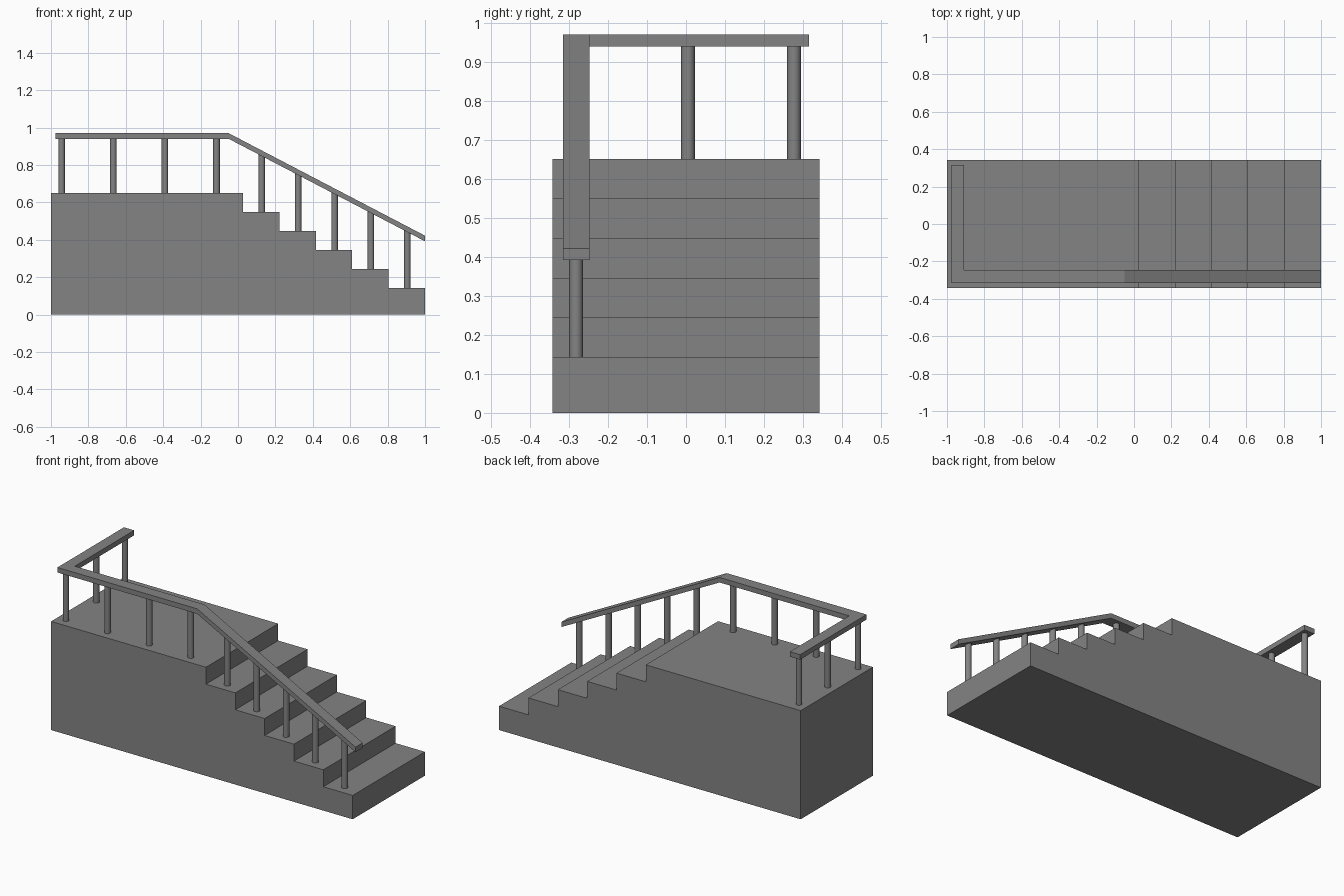
import bpy
import bmesh

# Remove the default cube
cube = bpy.data.objects.get("Cube")
if cube:
    bpy.data.objects.remove(cube, do_unlink=True)

# One plain grey for everything
grey = bpy.data.materials.new("plain grey")
grey.use_nodes = True
colour = (0.23, 0.23, 0.23, 1)
grey.diffuse_color = colour
grey.node_tree.nodes["Principled BSDF"].inputs["Base Color"].default_value = colour


def extrude_outline(name, points, offset):
    """Make a solid by sweeping a flat outline along an offset."""
    bm = bmesh.new()
    face = bm.faces.new([bm.verts.new(p) for p in points])
    result = bmesh.ops.extrude_face_region(bm, geom=[face], use_keep_orig=True)
    verts = [g for g in result["geom"] if isinstance(g, bmesh.types.BMVert)]
    bmesh.ops.translate(bm, verts=verts, vec=offset)
    bmesh.ops.recalc_face_normals(bm, faces=bm.faces)
    mesh = bpy.data.meshes.new(name)
    bm.to_mesh(mesh)
    bm.free()
    mesh.materials.append(grey)
    obj = bpy.data.objects.new(name, mesh)
    bpy.context.collection.objects.link(obj)
    return obj


# Landing and steps as one side profile
DEPTH = 0.684
BASE_Z, TOP_Z = 0.143, 0.651
STEPS = 5
LANDING_END = 0.027
RUN = (1 - LANDING_END) / STEPS
RISE = (TOP_Z - BASE_Z) / STEPS
profile = [(-1, 0), (-1, TOP_Z)]
for i in range(STEPS):
    x, z = LANDING_END + i * RUN, TOP_Z - i * RISE
    profile += [(x, z), (x, z - RISE)]
profile += [(1, BASE_Z), (1, 0)]
extrude_outline("stair_block", [(x, -DEPTH / 2, z) for x, z in profile], (0, DEPTH, 0))

# Handrail: L-shaped level part and sloped part
RAIL_TOP, RAIL_LOW, THICK = 0.97, 0.422, 0.03
LEFT, BEND, FRONT, BACK, WIDTH = -0.977, -0.05, -0.315, 0.315, 0.068
inner_x, inner_y = LEFT + WIDTH, FRONT + WIDTH
level = [(LEFT, FRONT), (BEND, FRONT), (BEND, inner_y),
         (inner_x, inner_y), (inner_x, BACK), (LEFT, BACK)]
extrude_outline("level_handrail", [(x, y, RAIL_TOP - THICK) for x, y in level],
                (0, 0, THICK))
slope = [(BEND, RAIL_TOP), (1, RAIL_LOW), (1, RAIL_LOW - THICK), (BEND, RAIL_TOP - THICK)]
extrude_outline("sloped_handrail", [(x, FRONT, z) for x, z in slope], (0, WIDTH, 0))


# Round posts
def post(name, x, y, bottom, top):
    bpy.ops.mesh.primitive_cylinder_add(vertices=24, radius=0.0175, depth=top - bottom,
                                        location=(x, y, (top + bottom) / 2))
    obj = bpy.context.object
    obj.name = name
    obj.data.materials.append(grey)
    bpy.ops.object.shade_smooth_by_angle()


POST_X, POST_Y = -0.943, -0.282
level_top = RAIL_TOP - THICK
for i in range(4):
    post(f"landing_post_{i + 1}", POST_X + i * 0.276, POST_Y, TOP_Z, level_top)
for i, y in enumerate((0.005, 0.277)):
    post(f"end_post_{i + 1}", POST_X, y, TOP_Z, level_top)
fall = (RAIL_TOP - RAIL_LOW) / (1 - BEND)
for i in range(STEPS):
    x = 0.127 + i * RUN
    under_rail = level_top - (x - BEND) * fall
    post(f"step_post_{i + 1}", x, POST_Y, TOP_Z - (i + 1) * RISE, under_rail + 0.012)
